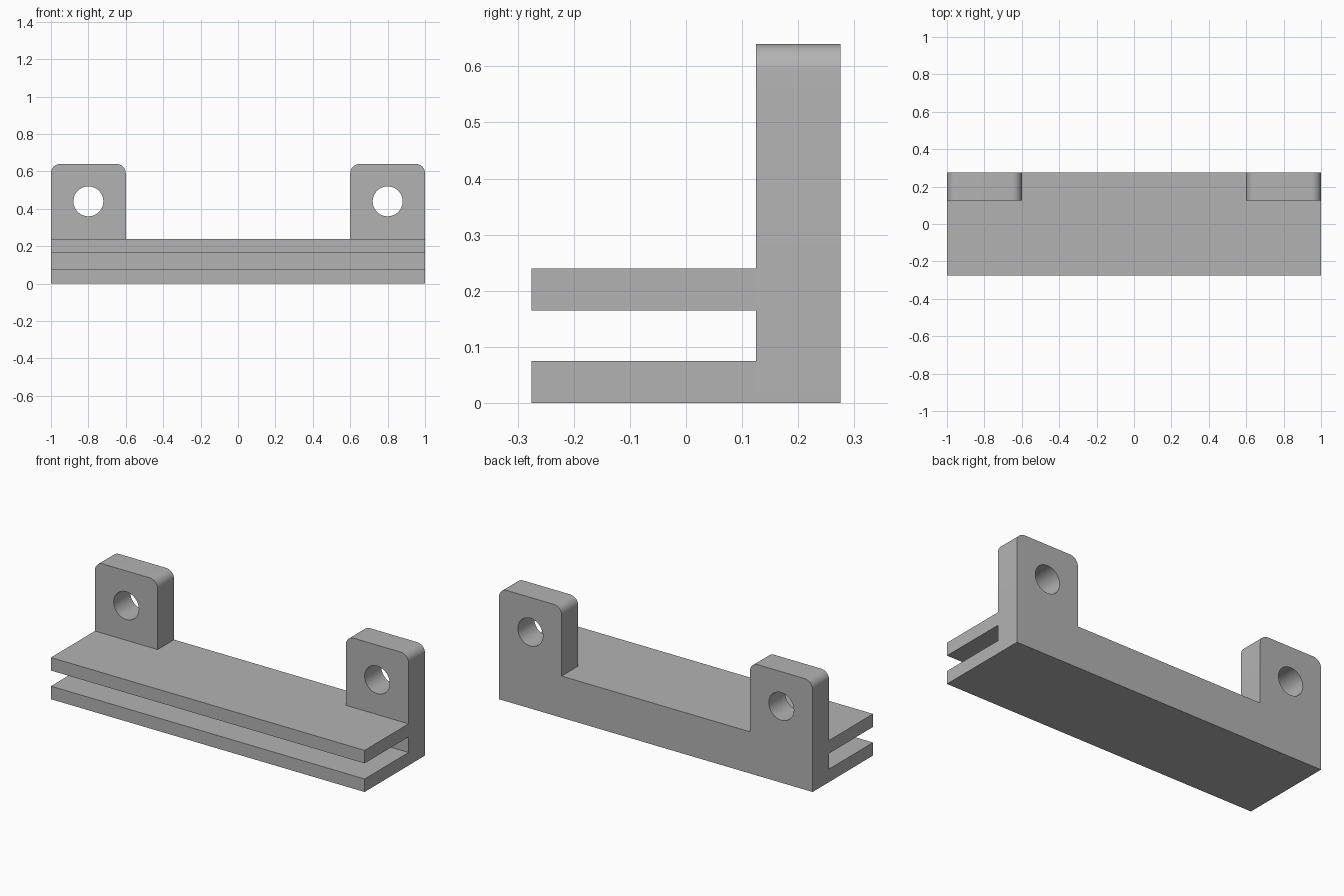
import bpy
import bmesh
from math import cos, sin, pi
from mathutils import Vector

cube = bpy.data.objects.get("Cube")
if cube:
    bpy.data.objects.remove(cube, do_unlink=True)

# Overall sizes
HALF_LENGTH = 1.0
FRONT_Y, WALL_Y, BACK_Y = -0.275, 0.125, 0.275
LOWER_TOP, UPPER_BOTTOM, BASE_TOP, EAR_TOP = 0.075, 0.165, 0.24, 0.64
EAR_INNER, CORNER = 0.6, 0.05
HOLE_X, HOLE_Z, HOLE_R = 0.8, 0.44, 0.08

grey = bpy.data.materials.new("plain grey")
grey.use_nodes = True
colour = (0.45, 0.45, 0.45, 1)
grey.diffuse_color = colour
grey.node_tree.nodes["Principled BSDF"].inputs["Base Color"].default_value = colour


def arc(cx, cz, radius, start, end, steps):
    angles = [start + (end - start) * i / steps for i in range(steps + 1)]
    return [(cx + radius * cos(a), cz + radius * sin(a)) for a in angles]


def finish(name, bm):
    bmesh.ops.recalc_face_normals(bm, faces=bm.faces[:])
    mesh = bpy.data.meshes.new(name)
    bm.to_mesh(mesh)
    bm.free()
    mesh.materials.append(grey)
    obj = bpy.data.objects.new(name, mesh)
    bpy.context.collection.objects.link(obj)
    bpy.ops.object.select_all(action="DESELECT")
    obj.select_set(True)
    bpy.context.view_layer.objects.active = obj
    bpy.ops.object.shade_smooth_by_angle()
    return obj


def extrude_loops(name, loops, y0, y1):
    """Fill closed x-z loops (inner ones become holes) and extrude along y."""
    bm = bmesh.new()
    for loop in loops:
        verts = [bm.verts.new((x, y0, z)) for x, z in loop]
        for a, b in zip(verts, verts[1:] + verts[:1]):
            bm.edges.new((a, b))
    bmesh.ops.triangle_fill(bm, edges=bm.edges[:], use_beauty=True,
                            use_dissolve=False, normal=(0, -1, 0))
    result = bmesh.ops.extrude_face_region(bm, geom=bm.faces[:],
                                           use_keep_orig=True)
    moved = [g for g in result["geom"] if isinstance(g, bmesh.types.BMVert)]
    bmesh.ops.translate(bm, verts=moved, vec=Vector((0, y1 - y0, 0)))
    return finish(name, bm)


def shelf(name, z0, z1):
    """Flat plate running forward from the wall, open where it joins it."""
    bm = bmesh.new()
    bmesh.ops.create_cube(bm, size=1)
    for v in bm.verts:
        v.co = (v.co.x * 2 * HALF_LENGTH,
                WALL_Y if v.co.y > 0 else FRONT_Y,
                z1 if v.co.z > 0 else z0)
    joint = [f for f in bm.faces if all(v.co.y == f.verts[0].co.y for v in f.verts)
             and f.calc_center_median().y > WALL_Y - 0.01]
    bmesh.ops.delete(bm, geom=joint, context="FACES_ONLY")
    return finish(name, bm)


# Back wall: right half of the outline, mirrored, with a bolt hole in each ear
half = [(HALF_LENGTH, 0)]
half += arc(HALF_LENGTH - CORNER, EAR_TOP - CORNER, CORNER, 0, pi / 2, 10)
half += arc(EAR_INNER + CORNER, EAR_TOP - CORNER, CORNER, pi / 2, pi, 10)
half += [(EAR_INNER, BASE_TOP)]
outline = half + [(-x, z) for x, z in reversed(half)]
holes = [arc(side * HOLE_X, HOLE_Z, HOLE_R, 0, 2 * pi, 48)[:-1] for side in (-1, 1)]
extrude_loops("back_wall_with_ears", [outline] + holes, WALL_Y, BACK_Y)

# Two shelves with the slot between them
shelf("lower_shelf", 0, LOWER_TOP)
shelf("upper_shelf", UPPER_BOTTOM, BASE_TOP)
